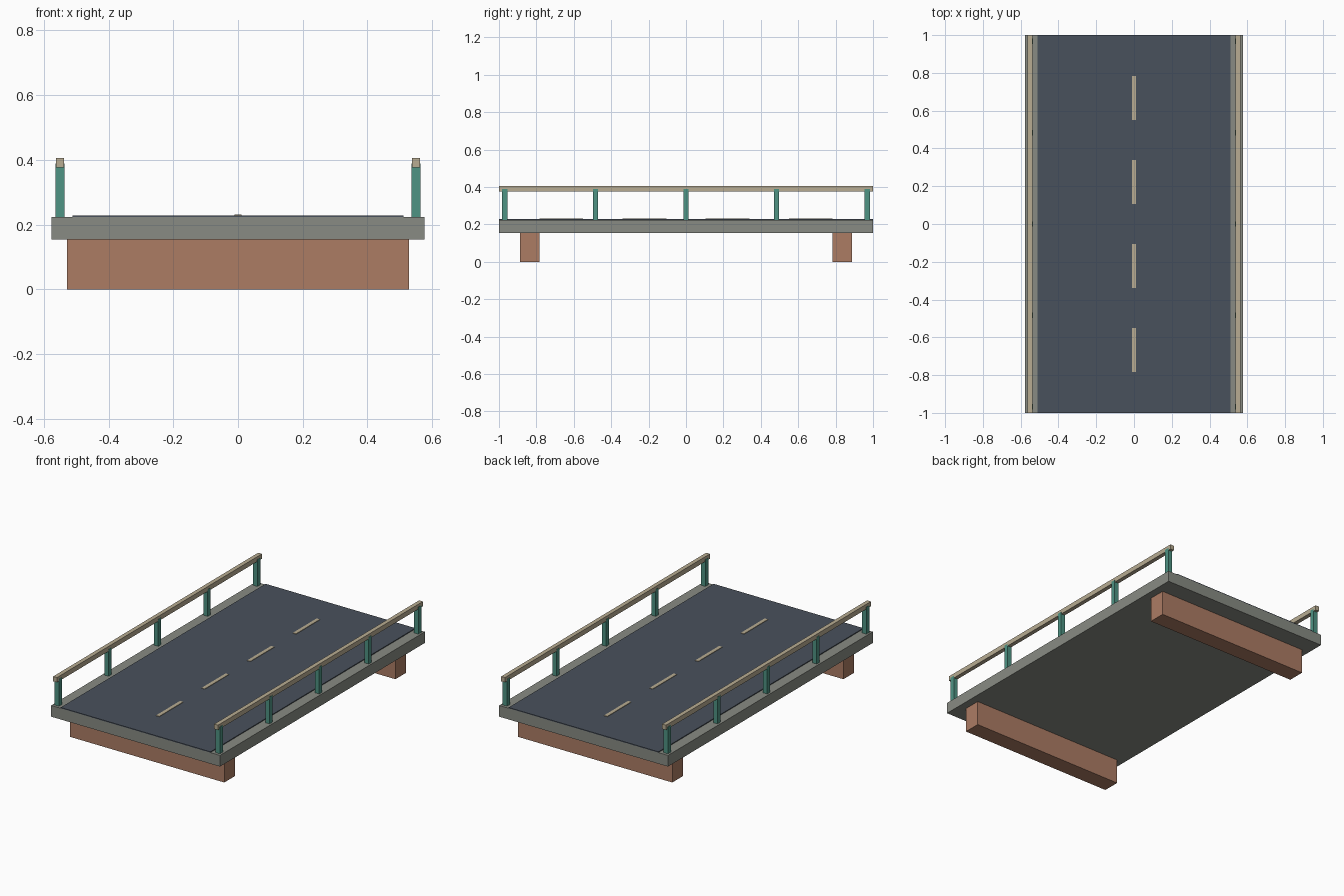
import bpy

if "Cube" in bpy.data.objects:
    bpy.data.objects.remove(bpy.data.objects["Cube"])


def material(name, rgb):
    # Convert display values to linear
    linear = [(c / 255 / 12.92 if c < 11 else ((c / 255 + 0.055) / 1.055) ** 2.4) for c in rgb]
    mat = bpy.data.materials.new(name)
    mat.use_nodes = True
    mat.diffuse_color = (*linear, 1)
    mat.node_tree.nodes["Principled BSDF"].inputs["Base Color"].default_value = (*linear, 1)
    return mat


concrete = material("grey concrete", (136, 139, 131))
asphalt = material("dark asphalt", (73, 81, 92))
brick = material("brown brick", (172, 124, 100))
teal = material("teal paint", (78, 147, 131))
cream = material("cream paint", (184, 172, 146))


def box(name, mat, x, y, bottom, top, width, length):
    """Box centred on x and y, spanning bottom to top."""
    bpy.ops.mesh.primitive_cube_add(size=1, location=(x, y, (bottom + top) / 2))
    obj = bpy.context.object
    obj.name = name
    obj.scale = (width, length, top - bottom)
    bpy.ops.object.transform_apply(location=False, rotation=False, scale=True)
    obj.data.materials.append(mat)
    return obj


# Deck and road surface
box("deck", concrete, 0, 0, 0.154, 0.223, 1.154, 2)
box("road_surface", asphalt, 0, 0, 0.222, 0.228, 1.024, 2)

# Supports across each end
for side, y in (("front", -0.835), ("back", 0.835)):
    box(side + "_support", brick, 0, y, 0, 0.154, 1.056, 0.106)

# Dashed centre line
for i in range(4):
    box(f"lane_dash_{i + 1}", cream, 0, (i - 1.5) * 0.445, 0.227, 0.231, 0.022, 0.234)

# Railings on both sides
for side, x in (("left", 0.55), ("right", -0.55)):
    box(side + "_handrail", cream, x, 0, 0.376, 0.406, 0.026, 2)
    for i in range(5):
        box(f"{side}_post_{i + 1}", teal, x, (i - 2) * 0.484, 0.223, 0.389, 0.029, 0.029)
